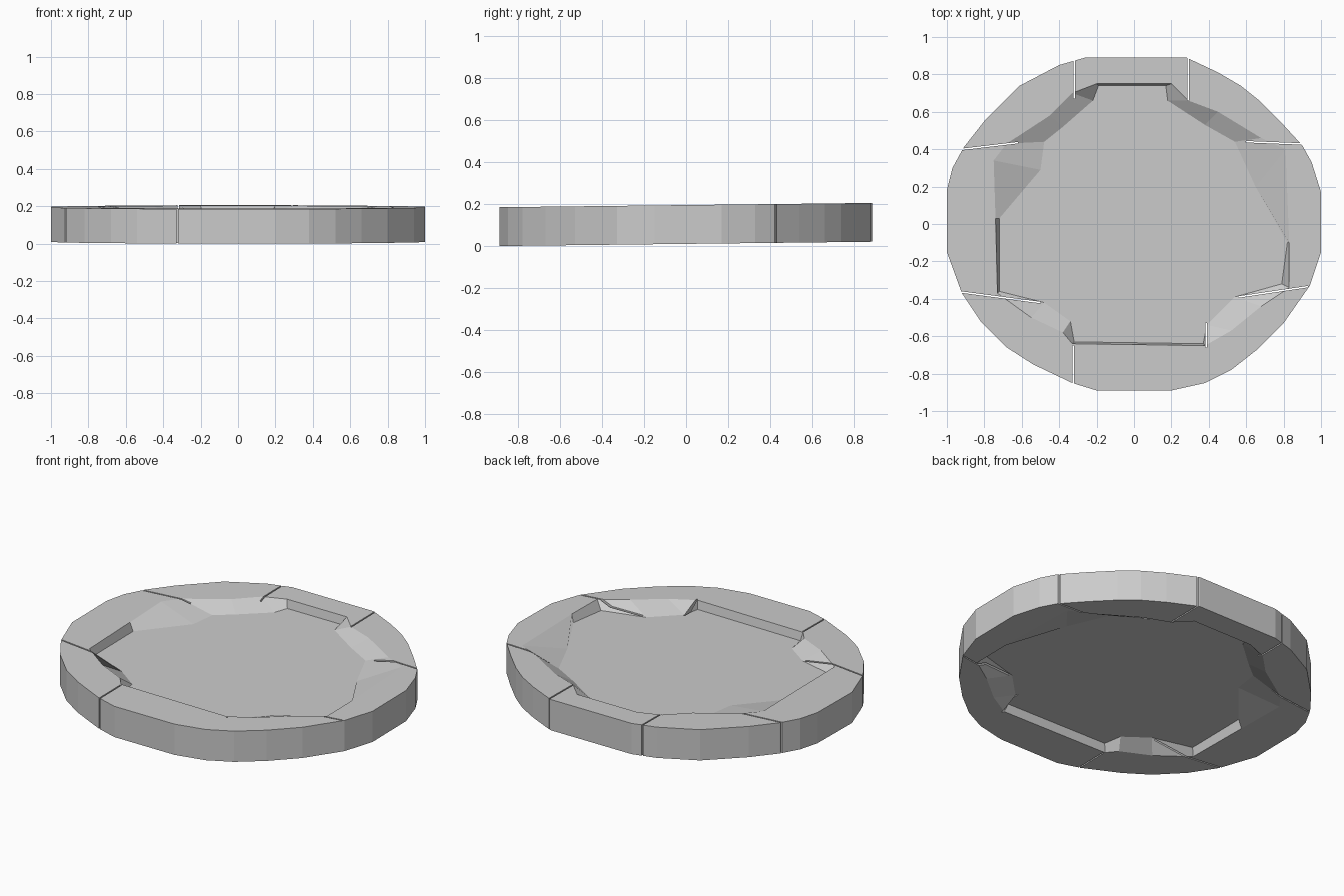
import bpy, bmesh
from mathutils import Vector, Matrix
from math import atan2

if "Cube" in bpy.data.objects:
    bpy.data.objects.remove(bpy.data.objects["Cube"])

# Outer outline, counter-clockwise from the front
OUTLINE = [(-.2, -.89), (.2, -.89), (.38, -.85), (.52, -.78), (.66, -.67), (.8, -.53),
           (.94, -.33), (1, -.15), (1, .17), (.95, .33), (.9, .42), (.79, .54), (.67, .66),
           (.57, .74), (.45, .81), (.28, .89), (-.26, .89), (-.4, .85), (-.61, .74),
           (-.8, .55), (-.91, .41), (-.97, .3), (-1, .18), (-1, -.15), (-.92, -.37),
           (-.82, -.52), (-.68, -.66), (-.54, -.75), (-.33, -.85)]
# Inner rim edge and matching edge of the recessed floor
RIM = [(-.33, -.64), (.38, -.65), (.52, -.57), (.68, -.44), (.83, -.34), (.83, -.1),
       (.81, .4), (.68, .46), (.45, .6), (.29, .66), (.2, .75), (-.2, .75), (-.33, .7),
       (-.45, .58), (-.68, .43), (-.75, .34), (-.74, .03), (-.73, -.37), (-.55, -.5), (-.38, -.58)]
FLOOR = [(-.32, -.63), (.37, -.64), (.39, -.54), (.54, -.39), (.79, -.32), (.82, -.1),
         (.65, .2), (.54, .44), (.38, .53), (.18, .66), (.17, .74), (-.19, .74), (-.22, .66),
         (-.38, .52), (-.48, .44), (-.5, .29), (-.72, .03), (-.72, -.36), (-.48, -.42), (-.34, -.52)]
# Narrow joints between the rim segments: start, end
SEAMS = [((-.32, .67), (-.32, .95)), ((.29, .66), (.29, .95)), ((.6, .44), (.98, .425)),
         ((-.62, .435), (-1, .39)), ((-.325, -.65), (-.325, -.95)), ((.385, -.53), (.385, -.66)),
         ((-.5, -.42), (-.93, -.363)), ((.56, -.39), (.93, -.335))]
THICK, DEPTH, TILT = .185, .05, .0115


def height(y, z):
    """Gentle rise of the whole disc toward the back."""
    return z + TILT * (y + .89)


def make_object(name, bm):
    bmesh.ops.recalc_face_normals(bm, faces=bm.faces)
    me = bpy.data.meshes.new(name)
    bm.to_mesh(me)
    bm.free()
    ob = bpy.data.objects.new(name, me)
    bpy.context.collection.objects.link(ob)
    return ob


def loop(bm, pts, z):
    vs = [bm.verts.new((x, y, height(y, z))) for x, y in pts]
    return vs, [bm.edges.new((vs[i], vs[(i + 1) % len(vs)])) for i in range(len(vs))]


def band(bm, a, b):
    for i in range(len(a)):
        j = (i + 1) % len(a)
        bm.faces.new((a[i], a[j], b[j], b[i]))


# Disc body: raised rim with a recessed centre on both sides
bm = bmesh.new()
sides = []
for z, dz in ((0, DEPTH), (THICK, -DEPTH)):
    outer, oe = loop(bm, OUTLINE, z)
    rim, re = loop(bm, RIM, z)
    floor, fe = loop(bm, FLOOR, z + dz)
    bmesh.ops.triangle_fill(bm, edges=oe + re, use_beauty=True, normal=(0, 0, 1))
    band(bm, rim, floor)
    bm.faces.new(floor)
    sides.append(outer)
band(bm, sides[0], sides[1])
disc = make_object("disc_body", bm)

# Thin cutters for the joints
bm = bmesh.new()
for a, b in SEAMS:
    a, b = Vector(a), Vector(b)
    d = b - a
    c = (a + b) / 2
    m = (Matrix.Translation((c.x, c.y, .1)) @ Matrix.Rotation(atan2(d.y, d.x), 4, 'Z')
         @ Matrix.Diagonal((d.length, .008, .6, 1)))
    bmesh.ops.create_cube(bm, size=1, matrix=m)
cutter = make_object("joint_cutters", bm)
cutter.hide_render = True
cutter.hide_set(True)

mod = disc.modifiers.new("joints", 'BOOLEAN')
mod.operation = 'DIFFERENCE'
mod.solver = 'EXACT'
mod.object = cutter
